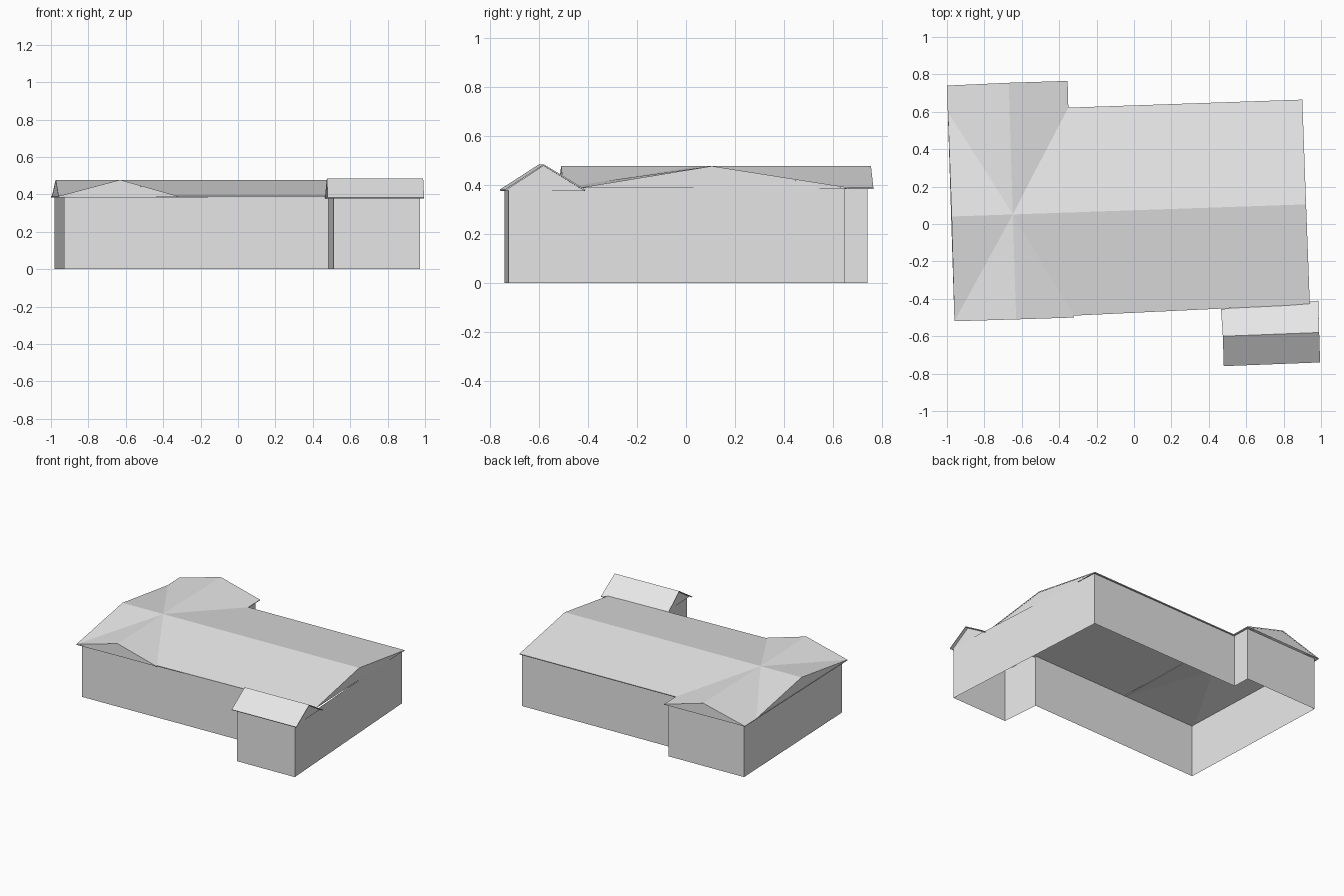
import bpy
from mathutils import Vector

cube = bpy.data.objects.get("Cube")
if cube:
    bpy.data.objects.remove(cube, do_unlink=True)

WALL_TOP = 0.39
grey = bpy.data.materials.new("plain_grey")
grey.use_nodes = True
grey.diffuse_color = (0.8, 0.8, 0.8, 1)
grey.node_tree.nodes["Principled BSDF"].inputs["Base Color"].default_value = grey.diffuse_color


def add_mesh(name, verts, faces):
    mesh = bpy.data.meshes.new(name)
    mesh.from_pydata(verts, [], faces)
    mesh.materials.append(grey)
    obj = bpy.data.objects.new(name, mesh)
    bpy.context.collection.objects.link(obj)
    return obj


def gable_roof(name, eave_a, ridge, eave_b, eave_z, ridge_z, inset):
    """Two thin slopes between three plan lines, with a triangle closing each end."""
    lines = [(eave_a, eave_z), (ridge, ridge_z), (eave_b, eave_z)]
    start, end = [[Vector((*line[i], z)) for line, z in lines] for i in (0, 1)]
    slopes = add_mesh(name + "_slopes", start + end, [(0, 3, 4, 1), (1, 4, 5, 2)])
    thick = slopes.modifiers.new("thickness", "SOLIDIFY")
    thick.thickness = 0.006
    thick.offset = -1
    # end triangles, set in from the roof edge
    first = [a.lerp(b, inset) for a, b in zip(start, end)]
    last = [b.lerp(a, inset) for a, b in zip(start, end)]
    for p in first + last:
        p.z -= 0.003
    add_mesh(name + "_gables", first + last, [(0, 1, 2), (5, 4, 3)])


# Outer walls: one open ring, counter-clockwise from the porch corner
plan = [(0.973, -0.725), (0.89, 0.65), (-0.37, 0.61), (-0.375, 0.74),
        (-0.98, 0.72), (-0.93, -0.50), (0.485, -0.45), (0.51, -0.74)]
n = len(plan)
add_mesh("outer_walls",
         [(x, y, z) for z in (0, WALL_TOP) for x, y in plan],
         [(i, (i + 1) % n, (i + 1) % n + n, i + n) for i in range(n)])

# Long main roof
gable_roof("main_roof",
           [(-0.96, -0.52), (0.94, -0.43)],
           [(-0.975, 0.04), (0.92, 0.105)],
           [(-0.995, 0.60), (0.90, 0.665)], 0.39, 0.478, 0.001)

# Cross roof over the left-hand end
gable_roof("cross_roof",
           [(-1.0, 0.74), (-0.96, -0.52)],
           [(-0.67, 0.755), (-0.63, -0.51)],
           [(-0.355, 0.765), (-0.32, -0.50)], 0.39, 0.478, 0.001)

# Steeper roof over the small front wing
gable_roof("wing_roof",
           [(0.48, -0.76), (0.995, -0.74)],
           [(0.475, -0.60), (0.99, -0.58)],
           [(0.465, -0.455), (0.985, -0.41)], 0.382, 0.485, 0.04)
